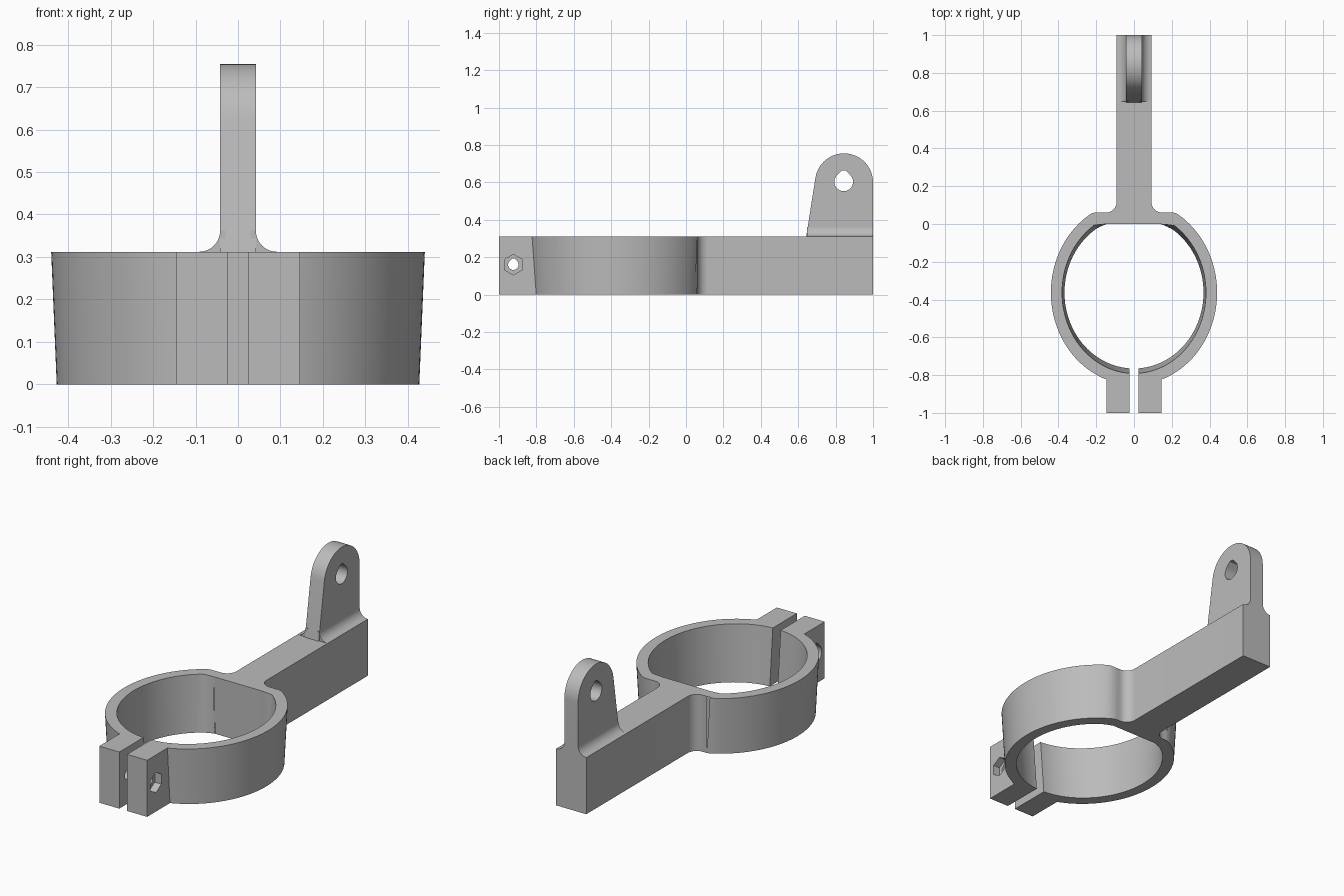
import bpy
import bmesh
from math import cos, sin, pi, radians

cube = bpy.data.objects.get("Cube")
if cube:
    bpy.data.objects.remove(cube)

GREY = (0.5, 0.5, 0.5, 1)
grey = bpy.data.materials.new("plain grey")
grey.use_nodes = True
grey.diffuse_color = GREY
grey.node_tree.nodes["Principled BSDF"].inputs["Base Color"].default_value = GREY

H = 0.312        # height of the clamp body
RING_Y = -0.363  # centre of the ring


def loft(name, bottom, top):
    """Closed solid between two matching loops of points."""
    bm = bmesh.new()
    a = [bm.verts.new(p) for p in bottom]
    b = [bm.verts.new(p) for p in top]
    bm.faces.new(a)
    bm.faces.new(b)
    for i in range(len(a)):
        j = (i + 1) % len(a)
        bm.faces.new((a[i], a[j], b[j], b[i]))
    bmesh.ops.recalc_face_normals(bm, faces=bm.faces)
    mesh = bpy.data.meshes.new(name)
    bm.to_mesh(mesh)
    bm.free()
    obj = bpy.data.objects.new(name, mesh)
    bpy.context.collection.objects.link(obj)
    mesh.materials.append(grey)
    return obj


def prism(name, pts, axis, lo, hi):
    """Extrude a 2D outline along x, y or z."""
    def place(t):
        return [{"x": (t, u, v), "y": (u, t, v), "z": (u, v, t)}[axis] for u, v in pts]
    return loft(name, place(lo), place(hi))


def arc(cx, cy, r, start, end, n):
    angles = [radians(start + (end - start) * i / n) for i in range(n + 1)]
    return [(cx + r * cos(t), cy + r * sin(t)) for t in angles]


def rect(x0, x1, y0, y1):
    return [(x0, y0), (x1, y0), (x1, y1), (x0, y1)]


def mirrored(half):
    return half + [(-x, y) for x, y in reversed(half)]


def teardrop(cy, cz, r, tip):
    """Printable hole: round below, pointed with a clipped tip above."""
    w = r * 1.414 - tip
    return arc(cy, cz, r, 135, 405, 24) + [(cy + w, cz + tip), (cy - w, cz + tip)]


def oval(name, low, high, back, z0, z1, n=128):
    """Tapered oval, flattened at the back; low and high are radii at z=0 and z=H."""
    def loop(z):
        a, b = [p + (q - p) * z / H for p, q in zip(low, high)]
        ts = [2 * pi * i / n for i in range(n)]
        return [(a * cos(t), min(RING_Y + b * sin(t), back), z) for t in ts]
    return loft(name, loop(z0), loop(z1))


def combine(target, other, operation):
    mod = target.modifiers.new(operation.lower(), "BOOLEAN")
    mod.operation = operation
    mod.solver = "EXACT"
    mod.object = other
    bpy.context.view_layer.objects.active = target
    bpy.ops.object.modifier_apply(modifier=mod.name)
    bpy.data.objects.remove(other)


def finish(obj):
    bpy.ops.object.select_all(action="DESELECT")
    obj.select_set(True)
    bpy.context.view_layer.objects.active = obj
    bpy.ops.object.shade_smooth_by_angle(angle=radians(25))


# Clamp body: tapered ring, arm with filleted neck, and front lugs
body = oval("clamp_body", (0.427, 0.466), (0.44, 0.488), 0.061, 0, H)
neck = [(0.17, -0.02), (0.17, 0.061)] + arc(0.147, 0.116, 0.055, 270, 180, 10) + [(0.092, 1)]
combine(body, prism("arm", mirrored(neck), "z", 0, H), "UNION")
combine(body, prism("lugs", rect(-0.146, 0.146, -1, -0.7), "z", 0, H), "UNION")

# Bore and front slot
combine(body, oval("bore", (0.368, 0.402), (0.381, 0.428), 0, -0.1, H + 0.1), "DIFFERENCE")
combine(body, prism("slot", rect(-0.024, 0.024, -1.1, -0.5), "z", -0.1, H + 0.1), "DIFFERENCE")

# Bolt hole, hexagonal nut pocket on one lug and round head pocket on the other
BOLT = (-0.923, 0.16)
combine(body, prism("bolt_hole", teardrop(*BOLT, 0.028, 0.034), "x", -0.3, 0.3), "DIFFERENCE")
combine(body, prism("nut_pocket", arc(*BOLT, 0.055, 30, 330, 5), "x", 0.106, 0.3), "DIFFERENCE")
combine(body, prism("head_pocket", teardrop(*BOLT, 0.05, 0.06), "x", -0.3, -0.106), "DIFFERENCE")
finish(body)

# Upright tab with sloped front, round top and a pivot hole
outline = [(1, H), (1, 0.6)] + arc(0.845, 0.6, 0.155, 5, 171, 28) + [(0.643, H)]
tab = prism("pivot_tab", outline, "x", -0.042, 0.042)
combine(tab, prism("pivot_hole", teardrop(0.843, 0.603, 0.05, 0.06), "x", -0.2, 0.2), "DIFFERENCE")
finish(tab)

# Concave fillets along both sides of the tab foot
for side, word in ((1, "left"), (-1, "right")):
    curve = arc(0.092, H + 0.05, 0.05, 180, 270, 10)
    foot = [(side * x, z) for x, z in [(0.03, H), (0.03, H + 0.05)] + curve]
    finish(prism(word + "_tab_fillet", foot, "y", 0.648, 1))
